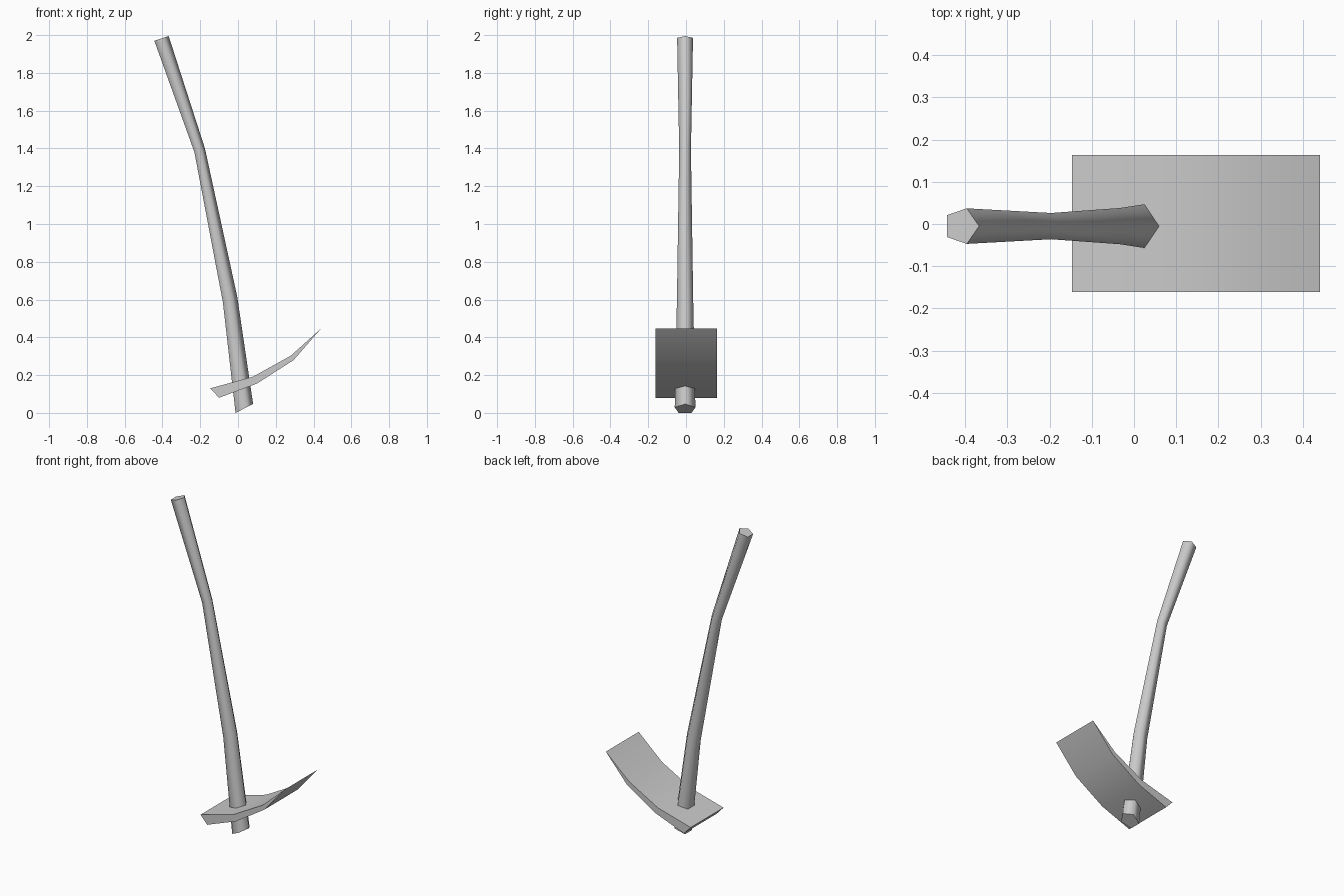
import bpy, bmesh, math
from mathutils import Vector

cube = bpy.data.objects.get("Cube")
if cube:
    bpy.data.objects.remove(cube, do_unlink=True)

grey = bpy.data.materials.new("plain grey")
grey.use_nodes = True
colour = (0.6, 0.6, 0.6, 1)
grey.diffuse_color = colour
grey.node_tree.nodes["Principled BSDF"].inputs["Base Color"].default_value = colour


def loft(name, rings, angle):
    """Skin a list of equal-length closed rings and cap both ends."""
    bm = bmesh.new()
    loops = [[bm.verts.new(p) for p in ring] for ring in rings]
    count = len(loops[0])
    for a, b in zip(loops, loops[1:]):
        for i in range(count):
            j = (i + 1) % count
            bm.faces.new((a[i], a[j], b[j], b[i]))
    bm.faces.new(loops[0])
    bm.faces.new(loops[-1])
    bmesh.ops.remove_doubles(bm, verts=bm.verts, dist=0.0001)
    bmesh.ops.recalc_face_normals(bm, faces=bm.faces)
    mesh = bpy.data.meshes.new(name)
    bm.to_mesh(mesh)
    bm.free()
    obj = bpy.data.objects.new(name, mesh)
    bpy.context.collection.objects.link(obj)
    mesh.materials.append(grey)
    bpy.ops.object.select_all(action='DESELECT')
    obj.select_set(True)
    bpy.context.view_layer.objects.active = obj
    bpy.ops.object.shade_smooth_by_angle(angle=math.radians(angle))
    return obj


def pentagon(left, right, sides=5):
    """Five-sided section with its flat at the left point and its tip at the right."""
    left, right = (Vector((x, -0.005, z)) for x, z in (left, right))
    along = (right - left).normalized()
    radius = (right - left).length / (1 + math.cos(math.pi / sides))
    centre = right - along * radius
    turns = [2 * math.pi * i / sides for i in range(sides)]
    return [centre + along * radius * math.cos(t) + Vector((0, radius * math.sin(t), 0))
            for t in turns]


# Bent handle: back and front points of each section, bottom to top
sections = [((-0.013, 0.005), (0.08, 0.052)),
            ((-0.08, 0.59), (-0.004, 0.62)),
            ((-0.231, 1.386), (-0.175, 1.405)),
            ((-0.443, 1.975), (-0.367, 2.0))]
loft("handle", [pentagon(*s) for s in sections], 75)

# Curved blade: side profile tapering to the cutting edge, spanned across y
outline = [(-0.147, 0.135), (-0.10, 0.085), (0.1, 0.16), (0.295, 0.285),
           (0.44, 0.452), (0.28, 0.308), (0.08, 0.197)]
loft("blade", [[Vector((x, y, z)) for x, z in outline] for y in (-0.161, 0.163)], 40)

# Rest the lowest point on the ground
parts = [bpy.data.objects[n] for n in ("handle", "blade")]
low = min(v.co.z for o in parts for v in o.data.vertices)
for o in parts:
    for v in o.data.vertices:
        v.co.z -= low
